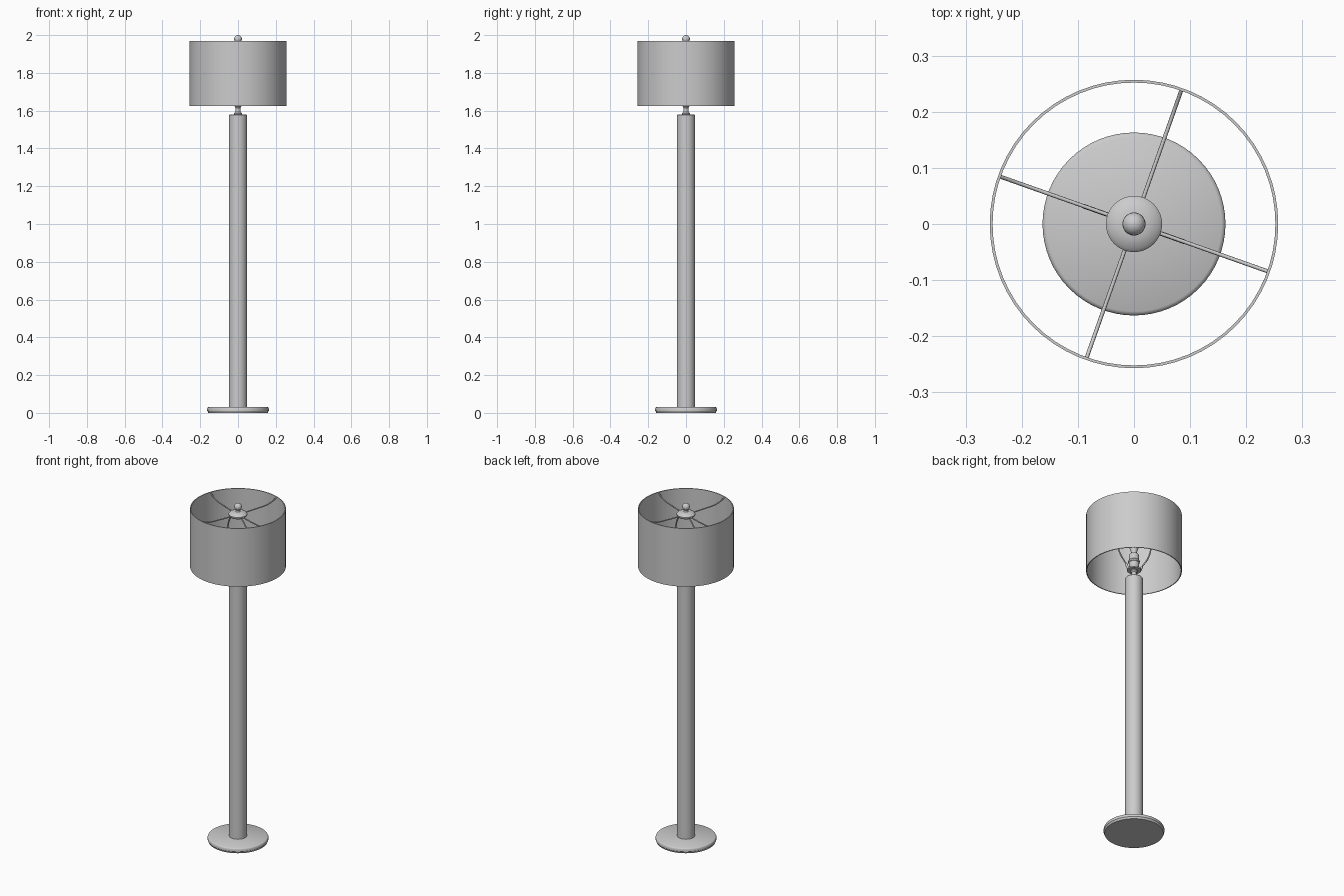
import bpy, bmesh, math
from mathutils import Vector, Matrix

if "Cube" in bpy.data.objects:
    bpy.data.objects.remove(bpy.data.objects["Cube"])

grey = bpy.data.materials.new("soft_grey")
grey.diffuse_color = (0.6, 0.6, 0.6, 1)
grey.use_nodes = True
grey.node_tree.nodes["Principled BSDF"].inputs["Base Color"].default_value = grey.diffuse_color


def finish(obj, angle=35):
    obj.data.materials.clear()
    obj.data.materials.append(grey)
    bpy.ops.object.select_all(action='DESELECT')
    obj.select_set(True)
    bpy.context.view_layer.objects.active = obj
    bpy.ops.object.shade_smooth_by_angle(angle=math.radians(angle))
    return obj


def lathe(name, profile, steps=64, closed=False):
    """Spin an (r, z) profile around the z axis."""
    bm = bmesh.new()
    vs = [bm.verts.new((r, 0, z)) for r, z in profile]
    es = [bm.edges.new(p) for p in zip(vs, vs[1:])]
    if closed:
        es.append(bm.edges.new((vs[-1], vs[0])))
    bmesh.ops.spin(bm, geom=vs + es, axis=(0, 0, 1), cent=(0, 0, 0),
                   angle=2 * math.pi, steps=steps, use_merge=True)
    bmesh.ops.remove_doubles(bm, verts=bm.verts, dist=1e-5)
    bmesh.ops.recalc_face_normals(bm, faces=bm.faces)
    me = bpy.data.meshes.new(name)
    bm.to_mesh(me)
    bm.free()
    obj = bpy.data.objects.new(name, me)
    bpy.context.collection.objects.link(obj)
    return finish(obj)


def wire(name, points, radius, azimuth):
    """Smooth round wire through (r, z) points in the vertical plane at azimuth."""
    cu = bpy.data.curves.new(name, 'CURVE')
    cu.dimensions = '3D'
    cu.bevel_depth = radius
    cu.bevel_resolution = 2
    cu.use_fill_caps = True
    cu.resolution_u = 6
    sp = cu.splines.new('BEZIER')
    sp.bezier_points.add(len(points) - 1)
    rot = Matrix.Rotation(math.radians(azimuth), 3, 'Z')
    for bp, (r, z) in zip(sp.bezier_points, points):
        bp.co = rot @ Vector((r, 0, z))
        bp.handle_left_type = bp.handle_right_type = 'AUTO'
    obj = bpy.data.objects.new(name, cu)
    bpy.context.collection.objects.link(obj)
    bpy.ops.object.select_all(action='DESELECT')
    obj.select_set(True)
    bpy.context.view_layer.objects.active = obj
    bpy.ops.object.convert(target='MESH')
    return finish(bpy.context.view_layer.objects.active, 50)


# Foot and column
lathe("base", [(0, 0), (0.158, 0), (0.160, 0.008), (0.163, 0.011), (0.163, 0.024),
               (0.161, 0.028), (0.156, 0.031), (0, 0.032)])
lathe("column", [(0, 0.03), (0.048, 0.03), (0.048, 1.576), (0.045, 1.58), (0, 1.58)])

# Neck, socket and bulb
lathe("neck", [(0, 1.578), (0.022, 1.578), (0.022, 1.586), (0.013, 1.594), (0.013, 1.615),
               (0.018, 1.622), (0.018, 1.630), (0, 1.630)], 32)
lathe("harp_saddle", [(0, 1.628), (0.038, 1.628), (0.038, 1.636), (0, 1.636)], 32)
lathe("socket", [(0, 1.635), (0.017, 1.635), (0.028, 1.655), (0.028, 1.675), (0.031, 1.678),
                 (0.031, 1.686), (0.028, 1.69), (0.028, 1.72), (0.024, 1.728), (0, 1.728)], 32)
lathe("bulb", [(0, 1.725), (0.016, 1.725), (0.016, 1.745), (0.026, 1.772), (0.031, 1.795),
               (0.028, 1.818), (0.017, 1.833), (0, 1.838)], 32)

# Drum shade, thin and open at both ends
lathe("shade", [(0.257, 1.625), (0.257, 1.97), (0.252, 1.97), (0.252, 1.625)], 64, closed=True)

# Hub that carries the shade, with finial on top
lathe("hub", [(0, 1.918), (0.030, 1.918), (0.046, 1.926), (0.050, 1.932), (0.050, 1.938),
              (0.044, 1.945), (0.025, 1.951), (0, 1.953)], 48)
lathe("finial_stem", [(0, 1.95), (0.013, 1.95), (0.010, 1.958), (0.010, 1.966), (0, 1.966)], 24)
lathe("finial_ball", [(0.0205 * math.sin(math.pi * i / 12), 1.9795 - 0.0205 * math.cos(math.pi * i / 12))
                      for i in range(13)], 32)

# Four recessed spokes
for i in range(4):
    wire(f"spoke_{i + 1}", [(0.04, 1.933), (0.13, 1.935), (0.205, 1.942), (0.238, 1.956), (0.254, 1.966)],
         0.0035, 70.5 + 90 * i)

# Harp: two bowed wires from saddle to hub
for side, az in (("left", 160.5), ("right", 340.5)):
    wire(f"harp_{side}", [(0.033, 1.632), (0.045, 1.66), (0.08, 1.72), (0.096, 1.79),
                          (0.085, 1.86), (0.055, 1.905), (0.02, 1.924)], 0.004, az)
    wire(f"harp_sleeve_{side}", [(0.034, 1.634), (0.045, 1.66)], 0.007, az)
